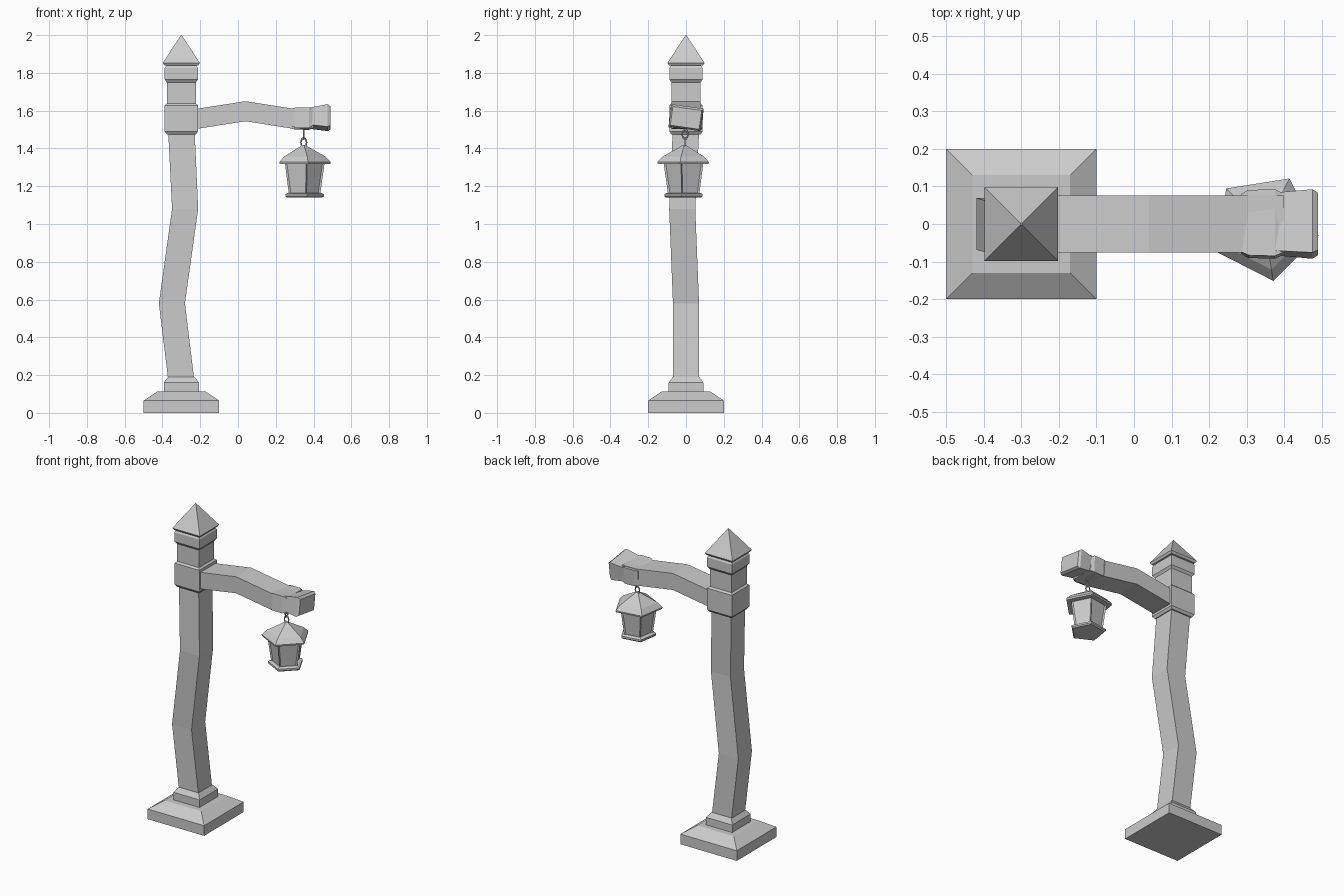
import bpy, bmesh
from math import cos, sin, pi, radians
from mathutils import Vector, Matrix

if "Cube" in bpy.data.objects:
    bpy.data.objects.remove(bpy.data.objects["Cube"])


def loft(name, rings, panels=None):
    """Skin closed rings of points; panels = (thickness, depth) recesses the side faces."""
    bm = bmesh.new()
    loops = [[bm.verts.new(p) for p in r] for r in rings]
    n = len(loops[0])
    sides = []
    for a, b in zip(loops, loops[1:]):
        for i in range(n):
            j = (i + 1) % n
            sides.append(bm.faces.new((a[i], a[j], b[j], b[i])))
    bm.faces.new(loops[0][::-1])
    bm.faces.new(loops[-1])
    bmesh.ops.recalc_face_normals(bm, faces=bm.faces)
    if panels:
        bmesh.ops.inset_individual(bm, faces=sides, thickness=panels[0], depth=panels[1])
    me = bpy.data.meshes.new(name)
    bm.to_mesh(me)
    bm.free()
    ob = bpy.data.objects.new(name, me)
    bpy.context.collection.objects.link(ob)
    return ob


def square(z, h, x=-0.3, y=0.0):
    return [(x + a * h, y + b * h, z) for a, b in ((-1, -1), (1, -1), (1, 1), (-1, 1))]


def arm_ring(x, z, hy, hz, tilt=0.0, lean=0.0):
    m = Matrix.Rotation(radians(tilt), 3, 'X')
    return [Vector((x + lean * c, 0, z)) + m @ Vector((0, b * hy, c * hz))
            for b, c in ((-1, -1), (1, -1), (1, 1), (-1, 1))]


LX, LY = 0.348, -0.008


def penta(z, r):
    return [(LX + r * cos(radians(-9) + k * 2 * pi / 5),
             LY + r * sin(radians(-9) + k * 2 * pi / 5), z) for k in range(5)]


# Stepped foot
loft("base_plate", [square(0, 0.2), square(0.065, 0.2), square(0.112, 0.13)])
loft("base_block", [square(0.105, 0.093), square(0.16, 0.093), square(0.19, 0.07)])

# Crooked post
loft("post", [square(0.17, 0.069), square(0.58, 0.069, -0.35),
              square(1.08, 0.069, -0.28, -0.02), square(1.5, 0.07)])
loft("post_neck", [square(1.6, 0.077), square(1.845, 0.077)])

# Collar, upper band and pyramid cap
loft("post_collar", [square(1.475, 0.077), square(1.49, 0.088),
                     square(1.628, 0.088), square(1.638, 0.077)])
loft("post_band", [square(1.75, 0.077), square(1.765, 0.088),
                   square(1.825, 0.088), square(1.842, 0.077)])
loft("post_cap", [square(1.84, 0.09), square(1.853, 0.098), square(2.0, 0.002)])

# Bent arm
loft("arm", [arm_ring(-0.25, 1.552, 0.076, 0.053), arm_ring(0.04, 1.597, 0.076, 0.053),
             arm_ring(0.30, 1.556, 0.076, 0.053), arm_ring(0.40, 1.558, 0.076, 0.05)])

# Twisted band and block at the arm's end
loft("arm_band", [arm_ring(0.285, 1.558, 0.077, 0.047, -4), arm_ring(0.305, 1.558, 0.087, 0.053, -4),
                  arm_ring(0.375, 1.558, 0.089, 0.053, -4), arm_ring(0.395, 1.558, 0.08, 0.047, -4)])
loft("arm_end", [arm_ring(0.375, 1.56, 0.078, 0.045, -8), arm_ring(0.475, 1.563, 0.085, 0.06, -8),
                 arm_ring(0.490, 1.562, 0.077, 0.05, -8)])

# Hanging links, one turned a quarter against the other
for name, z, turn in (("lower_link", 1.431, 0), ("upper_link", 1.475, pi / 2)):
    bpy.ops.mesh.primitive_torus_add(major_segments=12, minor_segments=6,
                                     major_radius=0.015, minor_radius=0.004)
    link = bpy.context.object
    link.name = name
    link.data.transform(Matrix.Translation((LX, LY + 0.003, z)) @ Matrix.Rotation(turn, 4, 'Z')
                        @ Matrix.Diagonal((1, 1, 1.6, 1)) @ Matrix.Rotation(pi / 2, 4, 'X'))

# Five-sided lantern
loft("lantern_roof", [penta(1.318, 0.1), penta(1.318, 0.143), penta(1.328, 0.145),
                      penta(1.358, 0.115), penta(1.412, 0.018), penta(1.417, 0.012)])
loft("lantern_body", [penta(1.155, 0.088), penta(1.325, 0.112)], panels=(0.012, -0.007))
loft("lantern_base", [penta(1.14, 0.1), penta(1.147, 0.108),
                      penta(1.158, 0.108), penta(1.164, 0.096)])
